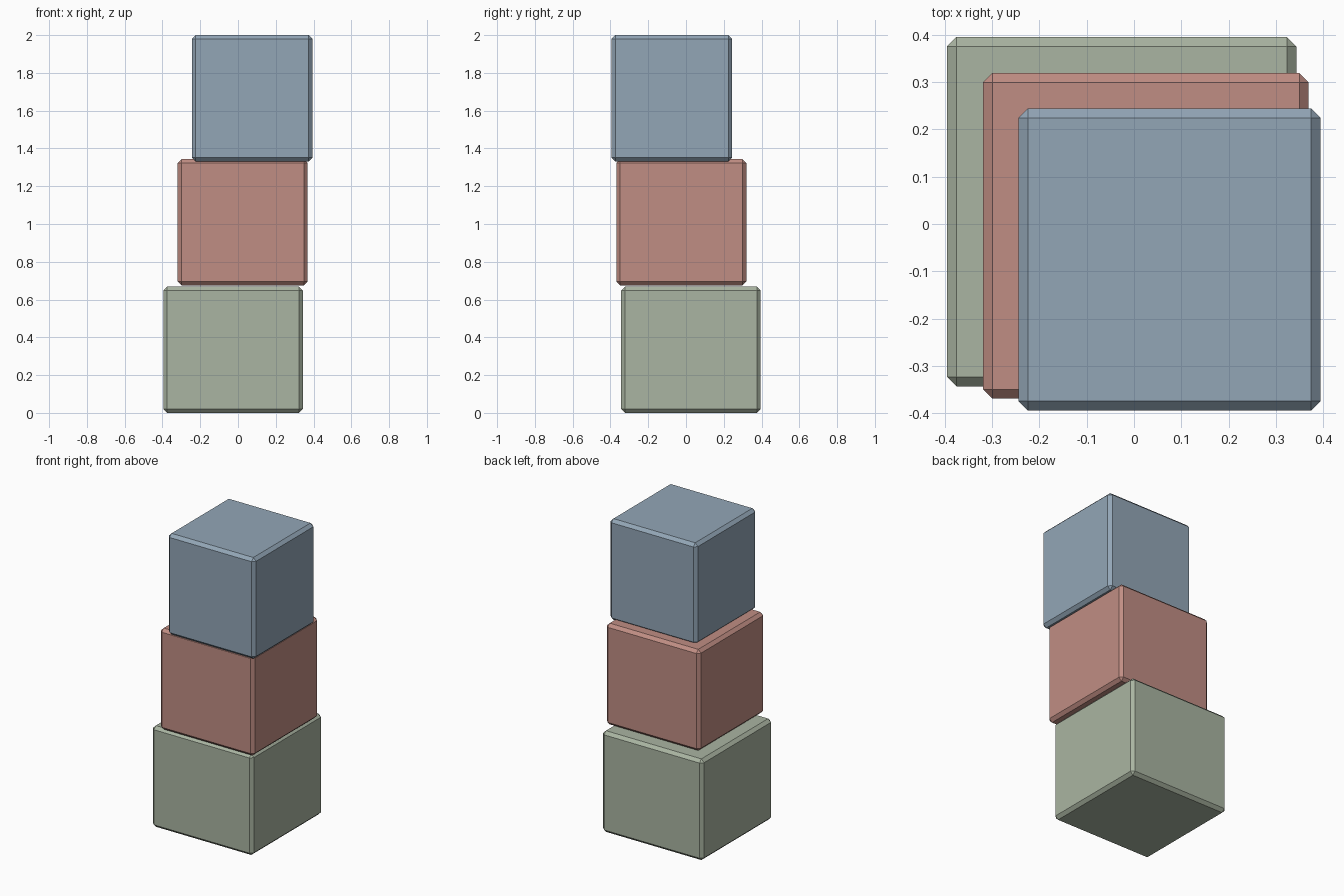
import bpy
import bmesh
from mathutils import Matrix, Vector

if "Cube" in bpy.data.objects:
    bpy.data.objects.remove(bpy.data.objects["Cube"])


def block(name, lo, hi, color, chamfer=0.02):
    """Box between two corners with a single flat chamfer on every edge."""
    lo, hi = Vector(lo), Vector(hi)
    bm = bmesh.new()
    bmesh.ops.create_cube(bm, size=1, matrix=Matrix.Translation((lo + hi) / 2)
                          @ Matrix.Diagonal((*(hi - lo), 1)))
    bmesh.ops.bevel(bm, geom=bm.edges[:], offset=chamfer, segments=1,
                    profile=0.5, affect='EDGES')
    mesh = bpy.data.meshes.new(name)
    bm.to_mesh(mesh)
    bm.free()
    mat = bpy.data.materials.new(name + "_paint")
    mat.diffuse_color = (*color, 1)
    mat.use_nodes = True
    mat.node_tree.nodes["Principled BSDF"].inputs["Base Color"].default_value = mat.diffuse_color
    mesh.materials.append(mat)
    obj = bpy.data.objects.new(name, mesh)
    bpy.context.collection.objects.link(obj)


# Three stacked blocks, each narrower and shifted toward the front right
block("bottom_block", (-0.395, -0.343, 0.0), (0.343, 0.395, 0.669), (0.40, 0.46, 0.36))
block("middle_block", (-0.319, -0.369, 0.675), (0.369, 0.319, 1.344), (0.53, 0.27, 0.23))
block("top_block", (-0.244, -0.394, 1.331), (0.394, 0.244, 2.0), (0.29, 0.38, 0.47))
